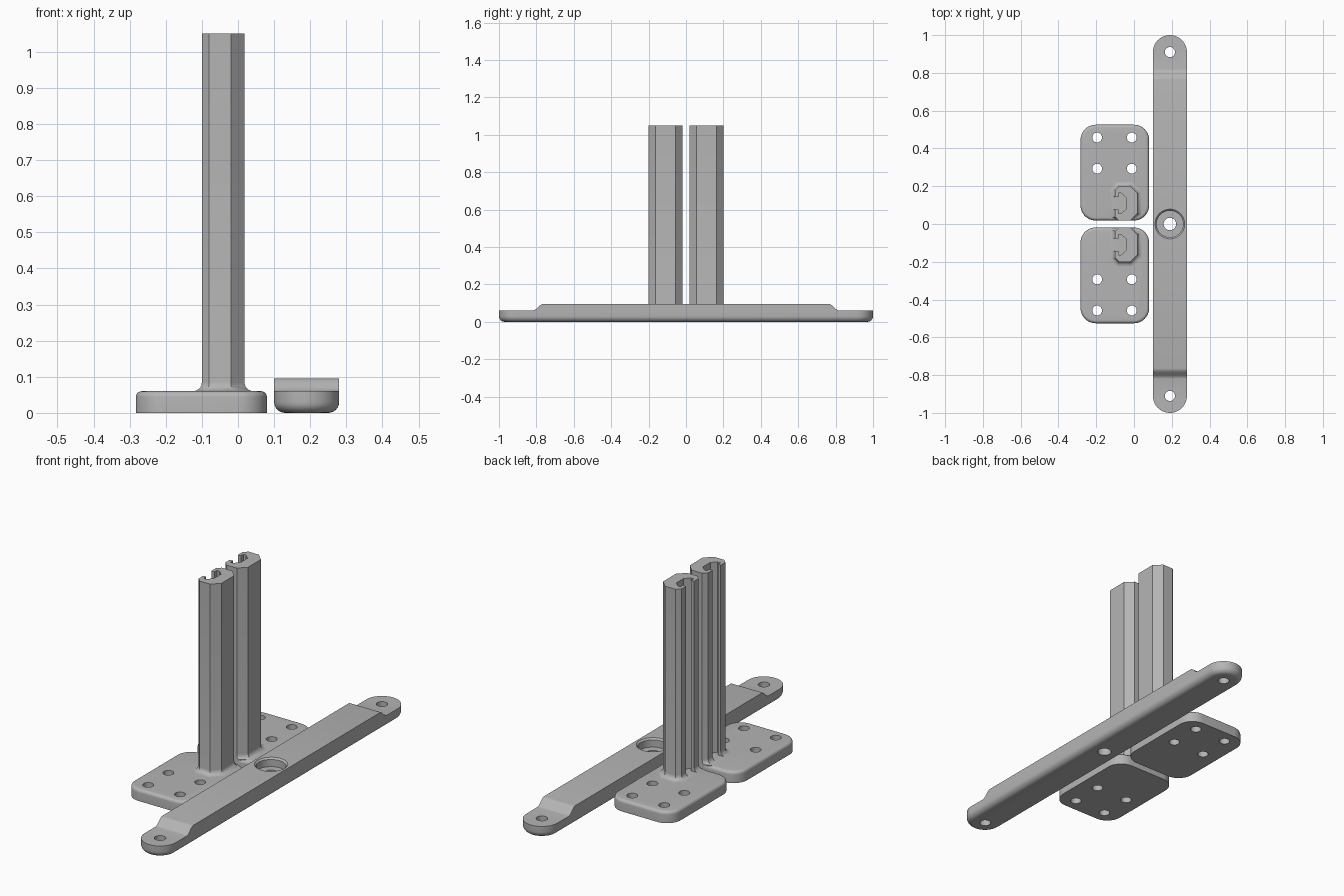
import bpy, bmesh
from math import sin, cos, pi, radians
from mathutils import Vector

if "Cube" in bpy.data.objects:
    bpy.data.objects.remove(bpy.data.objects["Cube"])

grey = bpy.data.materials.new("plain grey")
grey.use_nodes = True
grey.diffuse_color = (0.46, 0.46, 0.46, 1)
grey.node_tree.nodes["Principled BSDF"].inputs["Base Color"].default_value = (0.46, 0.46, 0.46, 1)


def loft(name, rings):
    """Closed solid from a stack of matching 3D rings."""
    bm = bmesh.new()
    loops = [[bm.verts.new(p) for p in ring] for ring in rings]
    n = len(loops[0])
    for a, b in zip(loops, loops[1:]):
        for i in range(n):
            j = (i + 1) % n
            bm.faces.new((a[i], a[j], b[j], b[i]))
    bm.faces.new(loops[0][::-1])
    bm.faces.new(loops[-1])
    bmesh.ops.recalc_face_normals(bm, faces=bm.faces)
    mesh = bpy.data.meshes.new(name)
    bm.to_mesh(mesh)
    bm.free()
    mesh.materials.append(grey)
    obj = bpy.data.objects.new(name, mesh)
    bpy.context.collection.objects.link(obj)
    return obj


def at(outline, z):
    return [(x, y, z) for x, y in outline]


def rounded(cx, cy, hx, hy, r, inset=0, steps=12):
    """Rounded rectangle, drawn inwards by inset."""
    pts = []
    for k, (sx, sy) in enumerate(((1, 1), (-1, 1), (-1, -1), (1, -1))):
        for i in range(steps + 1):
            a = (k + i / steps) * pi / 2
            pts.append((cx + sx * (hx - r) + (r - inset) * cos(a),
                        cy + sy * (hy - r) + (r - inset) * sin(a)))
    return pts


def circle(x, y, r, n=40):
    return [(x + r * cos(2 * pi * i / n), y + r * sin(2 * pi * i / n)) for i in range(n)]


def offset(poly, d):
    """Move every edge of a counter-clockwise convex polygon outwards by d."""
    out = []
    for i, p in enumerate(poly):
        p, a, b = Vector(p), Vector(poly[i - 1]), Vector(poly[(i + 1) % len(poly)])
        u, v = (p - a).normalized(), (b - p).normalized()
        n1, n2 = Vector((u.y, -u.x)), Vector((v.y, -v.x))
        out.append(p + (n1 + n2) * d / (1 + n1.dot(n2)))
    return out


def cut(obj, cutters):
    bpy.context.view_layer.objects.active = obj
    for c in cutters:
        m = obj.modifiers.new("cut", "BOOLEAN")
        m.operation, m.solver, m.object = "DIFFERENCE", "EXACT", c
        bpy.ops.object.modifier_apply(modifier=m.name)
        bpy.data.objects.remove(c)


def finish(obj):
    bpy.ops.object.select_all(action="DESELECT")
    obj.select_set(True)
    bpy.context.view_layer.objects.active = obj
    bpy.ops.object.shade_smooth_by_angle(angle=radians(30))


def hole(x, y, r):
    return loft("hole_cutter", [at(circle(x, y, r), z) for z in (-0.05, 0.15)])


# Long bar with rounded underside
BX, EDGE = 0.19, 0.03
quarter = [i * pi / 12 for i in range(7)]
rings = [at(rounded(BX, 0, 0.09, 1, 0.09, EDGE * (1 - sin(a))), EDGE * (1 - cos(a)))
         for a in quarter]
rings.append(at(rounded(BX, 0, 0.09, 1, 0.09), 0.095))
bar = loft("long_bar", rings)

# Lowered end tabs with a soft S-shaped step
step = [(0.82 - 0.055 * i / 8, 0.0775 - 0.0175 * cos(pi * i / 8)) for i in range(9)]
cutters = []
for s in (1, -1):
    side = [(1.1, 0.06)] + step + [(0.765, 0.15), (1.1, 0.15)]
    cutters.append(loft("step_cutter", [[(x, s * y, z) for y, z in side] for x in (0, 0.4)]))
    cutters.append(hole(BX, s * 0.91, 0.027))

# Centre pocket with a chamfered rim, and a through hole
cutters.append(loft("pocket_cutter", [at(circle(BX, 0, r, 64), z) for r, z in
                                      ((0.07, 0.05), (0.07, 0.087), (0.079, 0.0955), (0.079, 0.15))]))
cutters.append(hole(BX, 0, 0.033))
cut(bar, cutters)
finish(bar)

# Two foot plates, each with a slotted upright, mirrored front to back
INNER, OUTER, MID = 0.0185, 0.2, 0.109
column = [(-0.1, INNER + 0.02), (-0.08, INNER), (-0.02, INNER), (0.018, INNER + 0.038),
          (0.018, OUTER - 0.038), (-0.02, OUTER), (-0.08, OUTER), (-0.1, OUTER - 0.02)]
half_slot = [(-0.2, 0.033), (-0.083, 0.033), (-0.083, 0.054), (-0.068, 0.054), (-0.042, 0.03)]
slot = [(x, MID - w) for x, w in half_slot] + [(x, MID + w) for x, w in reversed(half_slot)]


def flip(outline, s):
    return [(x, s * y) for x, y in outline]


for label, s in (("back", 1), ("front", -1)):
    shape = (-0.1015, s * 0.272, 0.1815, 0.2535, 0.08)
    rings = [at(rounded(*shape), 0)]
    rings += [at(rounded(*shape, 0.016 * (1 - cos(a))), 0.044 + 0.016 * sin(a)) for a in quarter]
    plate = loft(label + "_foot_plate", rings)
    cut(plate, [hole(x, s * y, 0.026) for x in (-0.195, -0.012) for y in (0.293, 0.458)])
    finish(plate)

    # Upright with a flared foot that stays flush with the plate's inner edge
    rings = []
    for d, z in [(0.025, 0.04)] + [(0.025 * (1 - sin(a)), 0.085 - 0.025 * cos(a)) for a in quarter] + [(0, 1.05)]:
        foot = [(x, max(y, INNER)) for x, y in offset(column, d)]
        rings.append(at(flip(foot, s), z))
    upright = loft(label + "_upright", rings)
    cut(upright, [loft("slot_cutter", [at(flip(slot, s), z) for z in (0.061, 1.2)])])
    finish(upright)
